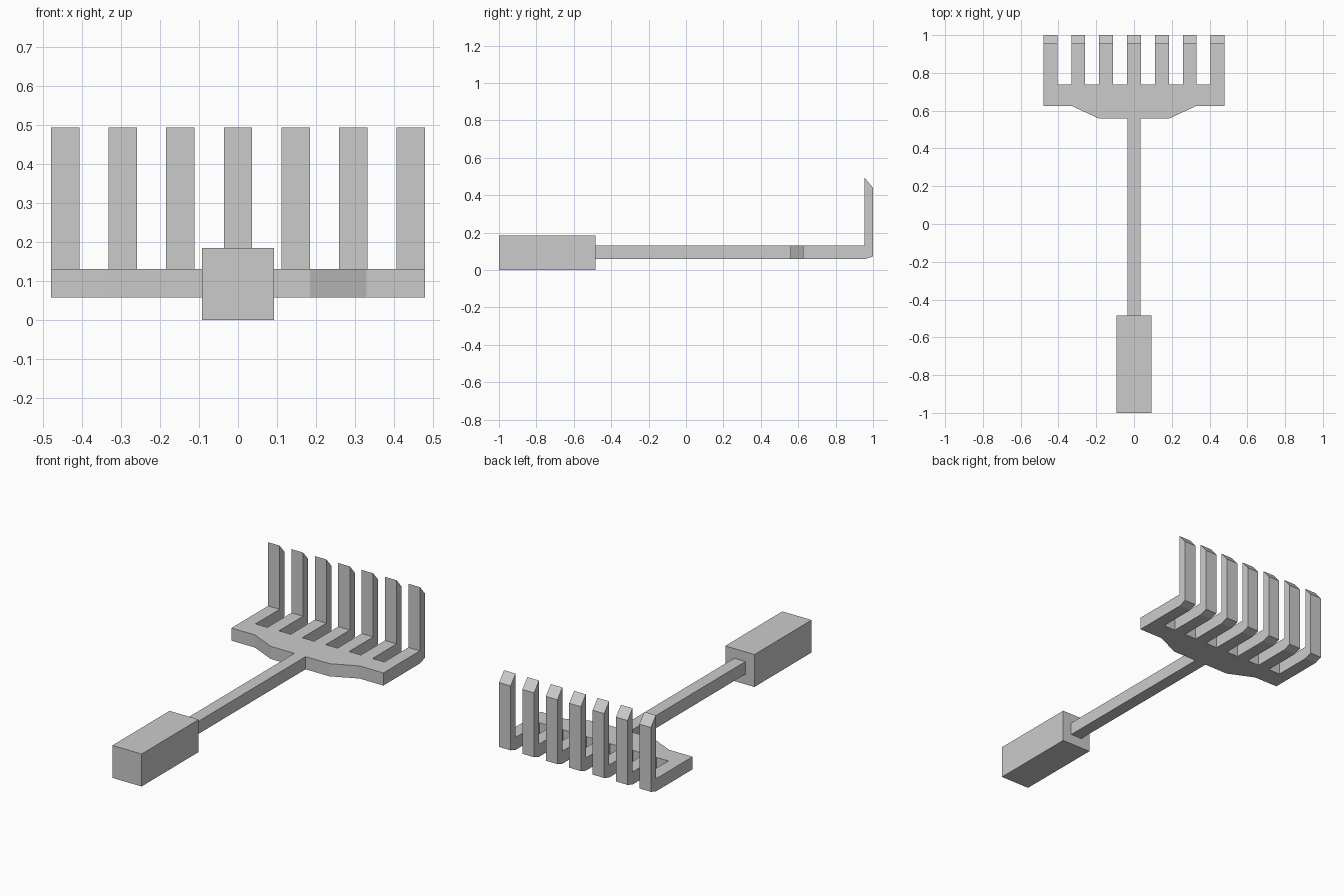
import bpy, bmesh
from mathutils import Vector

if "Cube" in bpy.data.objects:
    bpy.data.objects.remove(bpy.data.objects["Cube"])

Z0, Z1 = 0.058, 0.13      # thickness of shaft and head
HALF = 0.0365             # half width of a tine
ROOT = 0.738              # where tines leave the plate


def prism(bm, points, offset, skip=()):
    """Extrude a closed outline by offset, leaving out the sides in skip."""
    a = [bm.verts.new(p) for p in points]
    b = [bm.verts.new(Vector(p) + Vector(offset)) for p in points]
    bm.faces.new(a)
    bm.faces.new(b[::-1])
    for i in range(len(a)):
        if i not in skip:
            j = (i + 1) % len(a)
            bm.faces.new((a[i], a[j], b[j], b[i]))


def finish(bm, name):
    bmesh.ops.remove_doubles(bm, verts=bm.verts, dist=1e-4)
    bmesh.ops.recalc_face_normals(bm, faces=bm.faces)
    mesh = bpy.data.meshes.new(name)
    bm.to_mesh(mesh)
    bm.free()
    bpy.context.collection.objects.link(bpy.data.objects.new(name, mesh))


def bar(name, hx, y0, y1, z0, z1):
    bm = bmesh.new()
    prism(bm, [(-hx, y0, z0), (hx, y0, z0), (hx, y0, z1), (-hx, y0, z1)], (0, y1 - y0, 0))
    finish(bm, name)


# Grip and shaft
bar("grip", 0.092, -1.0, -0.485, 0.0, 0.185)
bar("shaft", 0.0355, -0.485, 0.56, Z0, Z1)

# Rake head: plate outline, its back edge split at each tine root
centres = [i * 0.1475 for i in range(-3, 4)]
edge = centres[-1] + HALF
outline = [(-edge, 0.625), (-0.33, 0.625), (-0.185, 0.558),
           (0.185, 0.558), (0.33, 0.625), (edge, 0.625)]
roots = []
for c in reversed(centres):
    roots.append(len(outline))
    outline += [(c + HALF, ROOT), (c - HALF, ROOT)]
bm = bmesh.new()
prism(bm, [(x, y, Z0) for x, y in outline], (0, 0, Z1 - Z0), roots)

# Tines: bent side profile with slanted tip and heel, open at the root
profile = [(ROOT, Z1), (ROOT, Z0), (0.955, Z0), (1.0, 0.073),
           (1.0, 0.44), (0.955, 0.493), (0.955, Z1)]
for c in centres:
    prism(bm, [(c - HALF, y, z) for y, z in profile], (2 * HALF, 0, 0), (0,))
finish(bm, "rake_head")
